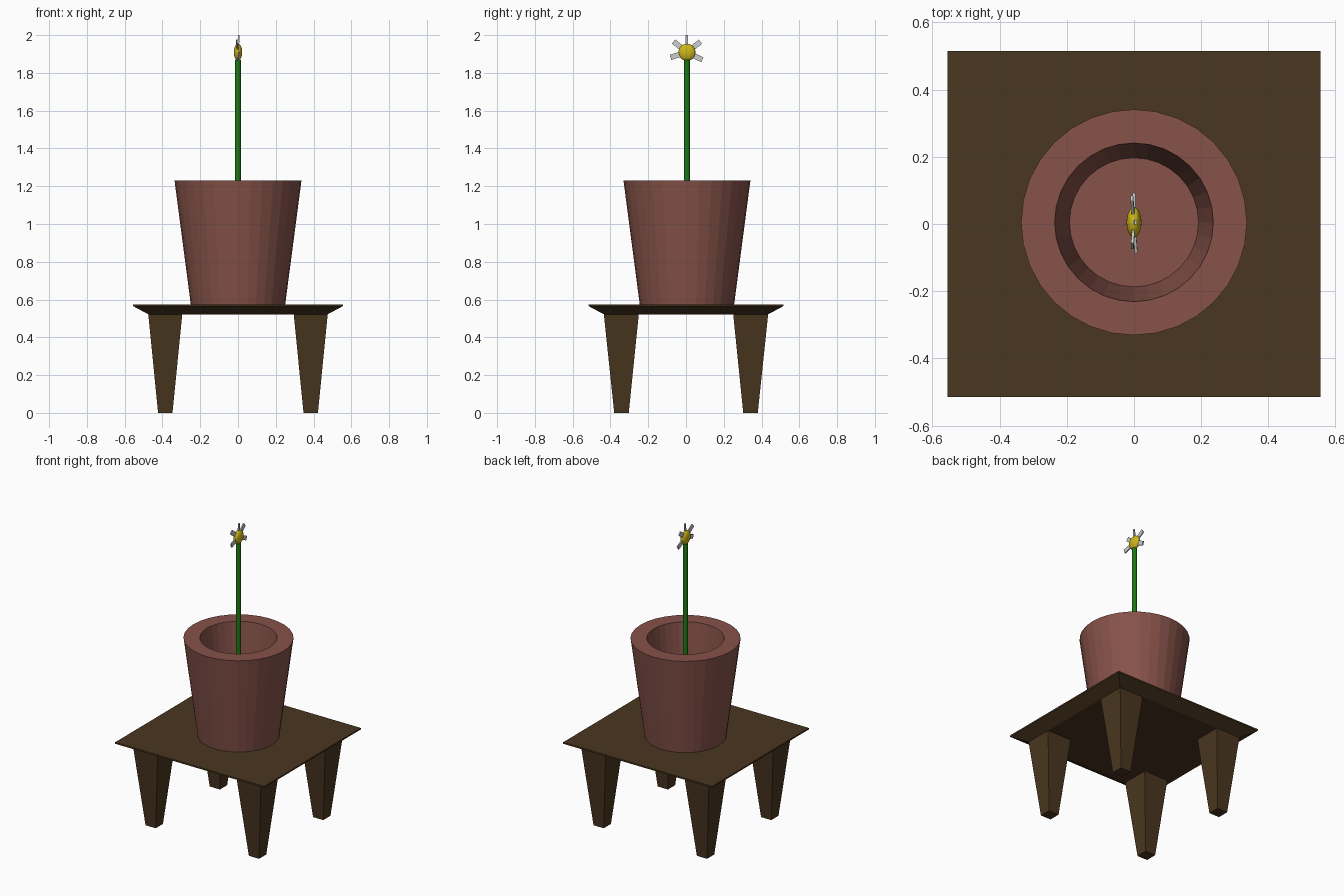
import bpy, bmesh, math
from mathutils import Matrix, Vector

if "Cube" in bpy.data.objects:
    bpy.data.objects.remove(bpy.data.objects["Cube"])


def material(name, rgb):
    m = bpy.data.materials.new(name)
    m.diffuse_color = (*rgb, 1)
    m.use_nodes = True
    m.node_tree.nodes["Principled BSDF"].inputs["Base Color"].default_value = m.diffuse_color
    return m


WOOD = material("dark_wood", (0.068, 0.037, 0.014))
CLAY = material("clay", (0.24, 0.085, 0.067))
GREEN = material("stem_green", (0.014, 0.19, 0.007))
YELLOW = material("flower_yellow", (0.62, 0.48, 0.01))


def make_object(name, bm, mat=None):
    bmesh.ops.recalc_face_normals(bm, faces=bm.faces[:])
    me = bpy.data.meshes.new(name)
    bm.to_mesh(me)
    bm.free()
    ob = bpy.data.objects.new(name, me)
    bpy.context.collection.objects.link(ob)
    if mat:
        me.materials.append(mat)
    return ob


def loft(name, rings, mat):
    """Bridge equal-sized rings of points and cap both ends."""
    bm = bmesh.new()
    loops = [[bm.verts.new(p) for p in ring] for ring in rings]
    n = len(loops[0])
    for a, b in zip(loops, loops[1:]):
        for i in range(n):
            j = (i + 1) % n
            bm.faces.new((a[i], a[j], b[j], b[i]))
    bm.faces.new(loops[0])
    bm.faces.new(loops[-1])
    return make_object(name, bm, mat)


def rect(x0, x1, y0, y1, z):
    return [(x0, y0, z), (x1, y0, z), (x1, y1, z), (x0, y1, z)]


def circle(r, z, n=32, cy=0.005):
    return [(r * math.cos(2 * math.pi * i / n), cy + r * math.sin(2 * math.pi * i / n), z)
            for i in range(n)]


# Table top: thin lip over a bevelled underside
loft("table_top", [rect(-0.475, 0.475, -0.435, 0.435, 0.522),
                   rect(-0.555, 0.555, -0.515, 0.515, 0.565),
                   rect(-0.555, 0.555, -0.515, 0.515, 0.575)], WOOD)

# Four tapered legs
for sx, side in ((-1, "left"), (1, "right")):
    for sy, end in ((-1, "front"), (1, "back")):
        loft(f"{end}_{side}_leg",
             [rect(sx * 0.347, sx * 0.423, sy * 0.303, sy * 0.38, 0),
              rect(sx * 0.295, sx * 0.475, sy * 0.25, sy * 0.435, 0.522)], WOOD)

# Pot with a recessed floor
FLOOR = 0.87
loft("pot", [circle(0.25, 0.575), circle(0.336, 1.23),
             circle(0.236, 1.23), circle(0.192, FLOOR)], CLAY)

# Stem
loft("stem", [circle(0.015, FLOOR), circle(0.015, 1.868)], GREEN)

# Flower centre: flattened sphere facing sideways
CENTRE = Vector((0, 0.005, 1.909))
bm = bmesh.new()
bmesh.ops.create_uvsphere(bm, u_segments=32, v_segments=16, radius=1,
                          matrix=Matrix.Translation(CENTRE) @ Matrix.Diagonal((0.022, 0.045, 0.045, 1))
                          @ Matrix.Rotation(math.pi / 2, 4, 'Y'))
make_object("flower_centre", bm, YELLOW)

# Petals: thin strips fanned around the centre (angle, width, lean)
for k, (ang, width, lean) in enumerate([(-26, 0.028, 0), (38, 0.028, 4), (90, 0.013, -3),
                                        (141, 0.028, 3), (197, 0.028, -4)]):
    bm = bmesh.new()
    place = (Matrix.Translation(CENTRE) @ Matrix.Rotation(math.radians(ang), 4, 'X')
             @ Matrix.Rotation(math.radians(lean), 4, 'Z')
             @ Matrix.Translation((0, 0.061, 0))
             @ Matrix.Diagonal((0.008, 0.06, width, 1)))
    bmesh.ops.create_cube(bm, size=1, matrix=place)
    make_object(f"petal_{k + 1}", bm)
